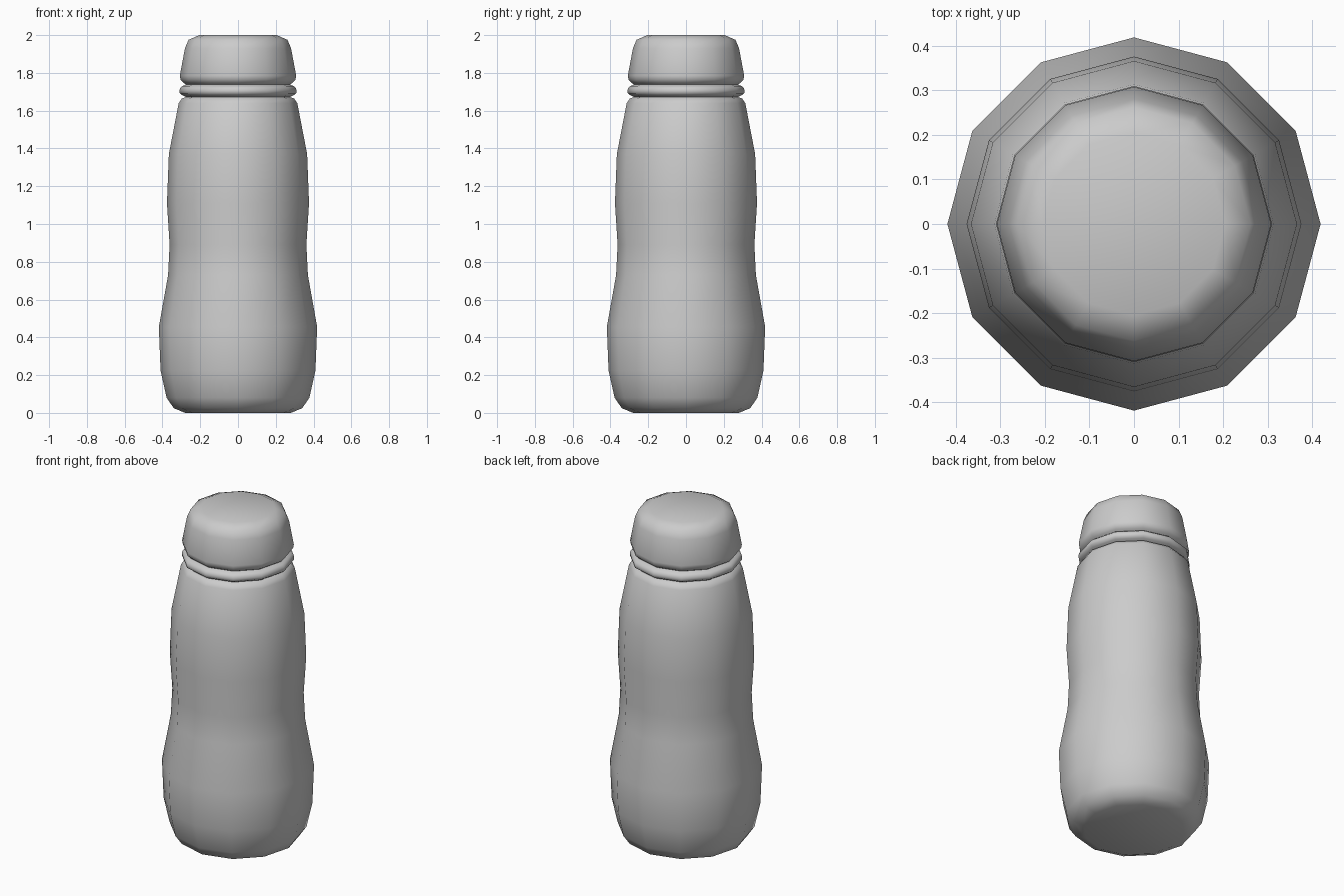
import bpy, bmesh, math

if "Cube" in bpy.data.objects:
    bpy.data.objects.remove(bpy.data.objects["Cube"])

SIDES = 12


def lathe(name, profile, close_bottom=False, close_top=False):
    """Spin a list of (radius, height) points into a 12-sided shell."""
    bm = bmesh.new()
    rings = []
    for r, z in profile:
        rings.append([bm.verts.new((r * math.cos(2 * math.pi * i / SIDES),
                                    r * math.sin(2 * math.pi * i / SIDES), z))
                      for i in range(SIDES)])
    for a, b in zip(rings, rings[1:]):
        for i in range(SIDES):
            j = (i + 1) % SIDES
            bm.faces.new((a[i], a[j], b[j], b[i]))
    if close_bottom:
        bm.faces.new(rings[0][::-1])
    if close_top:
        bm.faces.new(rings[-1])
    mesh = bpy.data.meshes.new(name)
    bm.to_mesh(mesh)
    bm.free()
    obj = bpy.data.objects.new(name, mesh)
    bpy.context.collection.objects.link(obj)
    bpy.ops.object.select_all(action='DESELECT')
    obj.select_set(True)
    bpy.context.view_layer.objects.active = obj
    bpy.ops.object.shade_smooth_by_angle(angle=math.radians(55))
    return obj


# Waisted bottle body, ending in the lower neck groove
lathe("bottle_body", [
    (0.28, 0.0), (0.34, 0.025), (0.378, 0.08), (0.41, 0.225), (0.419, 0.455),
    (0.37, 0.73), (0.362, 0.89), (0.376, 1.11), (0.366, 1.37), (0.314, 1.64),
    (0.297, 1.665), (0.275, 1.672)], close_bottom=True)

# Rounded band between body and cap
lathe("neck_ring", [
    (0.275, 1.672), (0.295, 1.682), (0.308, 1.692), (0.31, 1.705),
    (0.307, 1.72), (0.295, 1.73), (0.275, 1.738)])

# Tapered cap with a rounded top
lathe("cap", [
    (0.275, 1.738), (0.29, 1.748), (0.304, 1.763), (0.308, 1.785),
    (0.281, 1.93), (0.262, 1.975), (0.205, 2.0)], close_top=True)
